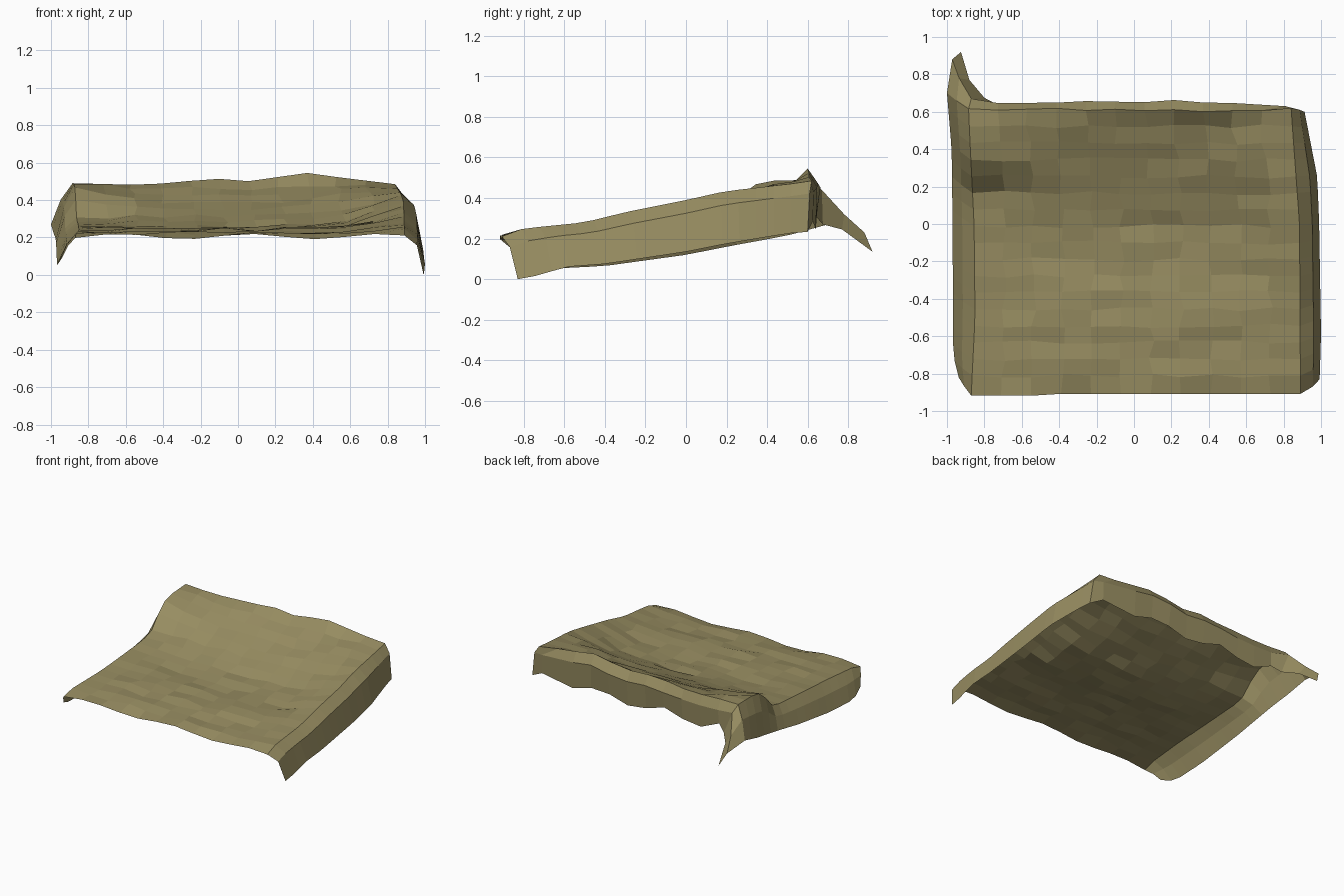
import bpy, bmesh, random, math

if "Cube" in bpy.data.objects:
    bpy.data.objects.remove(bpy.data.objects["Cube"])

random.seed(4)


def lerp_table(table, t):
    """Piecewise linear lookup in a list of (position, value)."""
    if t <= table[0][0]:
        return table[0][1]
    for (a, va), (b, vb) in zip(table, table[1:]):
        if t <= b:
            return va + (vb - va) * (t - a) / (b - a)
    return table[-1][1]


# Height along y at the left crease, the sagging middle, right of middle and the right crease
LEFT = [(-.9, .22), (-.4, .245), (0, .275), (.15, .29), (.31, .46), (.42, .485), (.62, .49)]
MID = [(-.9, .215), (-.65, .23), (-.52, .245), (-.2, .238), (0, .26), (.2, .325), (.4, .405), (.61, .505)]
MIDR = [(-.9, .21), (-.65, .225), (-.54, .255), (-.2, .26), (0, .29), (.2, .37), (.38, .46), (.5, .465), (.61, .52)]
RIGHT = [(-.9, .22), (-.8, .25), (-.5, .28), (-.3, .33), (0, .39), (.2, .435), (.61, .48)]
# Wavy rear ridge
RIDGE = [(-.88, .49), (-.5, .48), (-.12, .515), (.05, .50), (.37, .545), (.55, .52), (.84, .485)]
# Lower hems of the two side flaps
HEM_R = [(-.83, .0), (-.72, .02), (-.6, .06), (-.4, .075), (0, .135), (.2, .175), (.5, .225), (.62, .235)]
HEM_L = [(-.83, .10), (-.7, .05), (-.4, .065), (0, .12), (.2, .16), (.5, .215), (.7, .27)]
HEM_LX = [(-.85, -.93), (-.7, -.967), (0, -.97), (.4, -.975), (.7, -1.0)]
HEM_RX = [(-.9, .99), (-.6, 1.0), (0, .99), (.25, .98), (.61, .91)]
CREASE_L = [(-.9, -.87), (-.5, -.85), (0, -.855), (.4, -.875), (.62, -.885)]
CREASE_R = [(-.9, .89), (0, .885), (.61, .84)]

N, M = 11, 17                       # top panel columns and rows


def top(i, j):
    """Point on the sagging top panel."""
    y = -.9 + (.61 + .9) * j / M
    xl, xr = lerp_table(CREASE_L, y), lerp_table(CREASE_R, y)
    x = xl + (xr - xl) * i / N
    z = lerp_table([(-.87, lerp_table(LEFT, y)), (-.45, lerp_table(MID, y)),
                    (.15, lerp_table(MID, y)), (.6, lerp_table(MIDR, y)),
                    (.87, lerp_table(RIGHT, y))], x)
    if j == M:
        z = lerp_table(RIDGE, x)
        y += random.uniform(-.01, .012)
    elif j == 0:
        z = .205 + .014 * math.sin(9 * x + 1)
        y -= .008 + (.01 if x < -.4 else 0)
    elif 0 < i < N:
        z += random.uniform(-.01, .01)
        y += random.uniform(-.012, .012)
        x += random.uniform(-.015, .015)
    return x, y, z


P = {(i, j): top(i, j) for j in range(M + 1) for i in range(N + 1)}

# Side flaps: columns -1, -2 on the left and N+1, N+2 on the right
for j in range(M + 1):
    cx, cy, cz = P[0, j]
    yh = -.82 + (.70 + .82) * j / M
    hx, hz = lerp_table(HEM_LX, yh), lerp_table(HEM_L, yh)
    P[-2, j] = hx, yh, hz
    P[-1, j] = cx * .45 + hx * .55, (cy + yh) / 2, cz * .6 + hz * .4
    cx, cy, cz = P[N, j]
    yh = -.83 + (.60 + .83) * j / M
    hx, hz = lerp_table(HEM_RX, yh), lerp_table(HEM_R, yh)
    P[N + 2, j] = hx, yh, hz
    P[N + 1, j] = cx * .35 + hx * .65, (cy + yh) / 2, cz * .75 + hz * .25

# Rear flap with a zigzag hem
for i in range(N + 1):
    x, y, z = P[i, M]
    P[i, M + 1] = x, .653 + random.uniform(-.008, .01), z - .07
    P[i, M + 2] = x * 1.01, .64, .27 + .032 * math.sin(i * 1.9) + random.uniform(-.01, .01)
# Right rear corner closes onto the side flap
P[N, M + 1] = P[N + 1, M]
P[N, M + 2] = P[N + 2, M]
P[N - 1, M + 1] = (.81, .63, .43)
P[N - 1, M + 2] = (.81, .625, .285)
# Left rear corner flares out to a drooping tip
P[0, M + 1] = (-.87, .67, .44)
P[0, M + 2] = (-.80, .675, .27)
P[-1, M + 1] = (-.935, .78, .32)
P[-1, M + 2] = (-.88, .77, .245)
P[-2, M + 1] = (-.972, .88, .23)
P[-2, M + 2] = (-.925, .92, .135)

bm = bmesh.new()
V = {k: bm.verts.new(p) for k, p in P.items()}
for i in range(-2, N + 2):
    for j in range(M + 2):
        keys = [(i, j), (i + 1, j), (i + 1, j + 1), (i, j + 1)]
        if all(k in V for k in keys):
            bm.faces.new([V[k] for k in keys])

bmesh.ops.remove_doubles(bm, verts=bm.verts[:], dist=.0005)
me = bpy.data.meshes.new("draped_cloth")
bm.to_mesh(me)
bm.free()
cloth = bpy.data.objects.new("draped_cloth", me)
bpy.context.collection.objects.link(cloth)

mat = bpy.data.materials.new("olive_cloth")
mat.diffuse_color = (.31, .265, .12, 1)
mat.use_nodes = True
mat.node_tree.nodes["Principled BSDF"].inputs["Base Color"].default_value = mat.diffuse_color
me.materials.append(mat)
